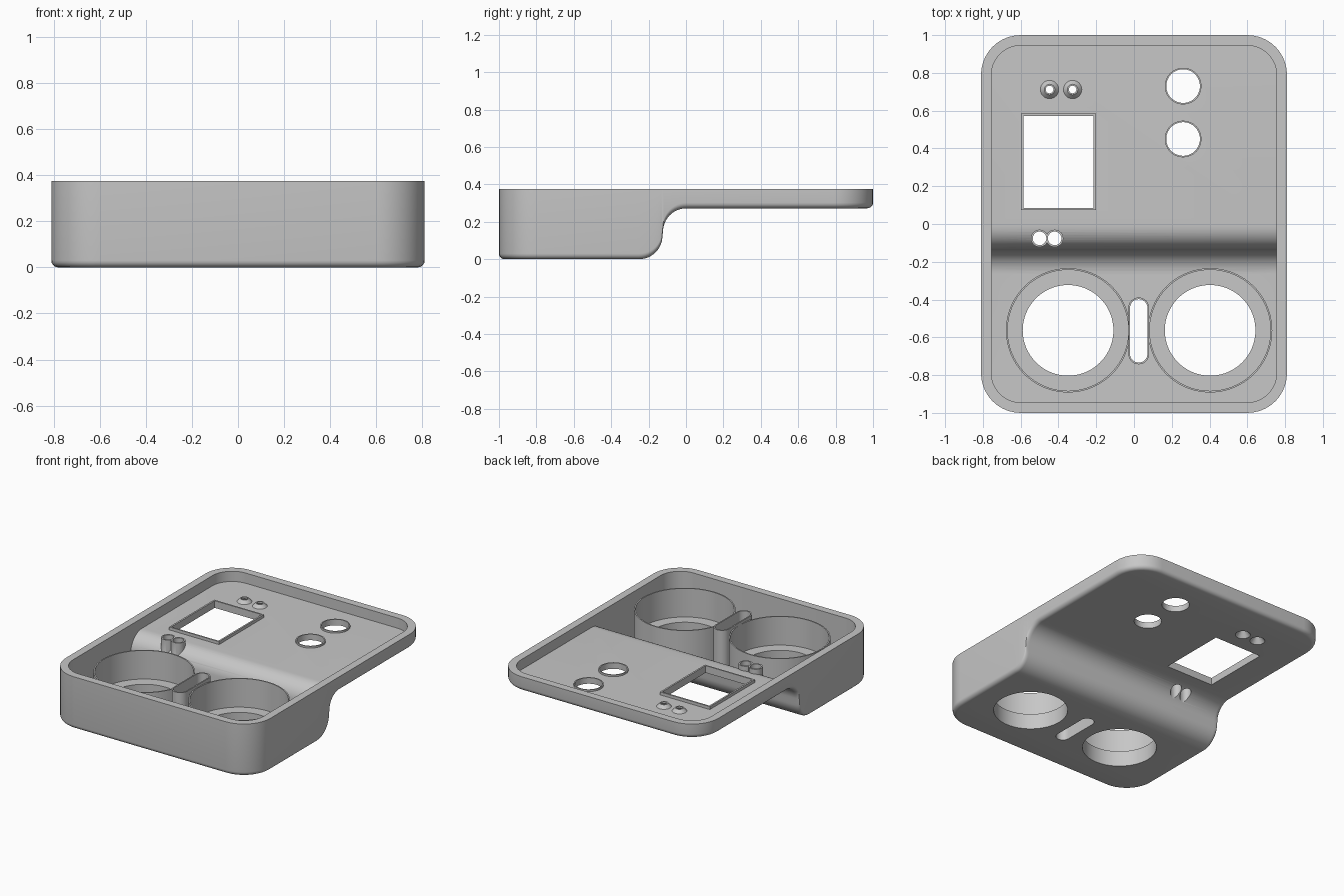
import bpy, bmesh, math

if "Cube" in bpy.data.objects:
    bpy.data.objects.remove(bpy.data.objects["Cube"])

grey = bpy.data.materials.new("plain_grey")
grey.diffuse_color = (0.57, 0.57, 0.57, 1)
grey.use_nodes = True
grey.node_tree.nodes["Principled BSDF"].inputs["Base Color"].default_value = grey.diffuse_color


def to_object(name, bm):
    bmesh.ops.recalc_face_normals(bm, faces=bm.faces)
    me = bpy.data.meshes.new(name)
    bm.to_mesh(me)
    bm.free()
    me.materials.append(grey)
    ob = bpy.data.objects.new(name, me)
    bpy.context.collection.objects.link(ob)
    return ob


def combine(target, other, op):
    """Apply a boolean and remove the second object."""
    mod = target.modifiers.new("bool", 'BOOLEAN')
    mod.operation, mod.solver, mod.object = op, 'EXACT', other
    bpy.context.view_layer.objects.active = target
    bpy.ops.object.modifier_apply(modifier=mod.name)
    bpy.data.objects.remove(other)


def step_profile(wall_y, low, high, r, n=12):
    """S-shaped floor between the deep front and the shallow back."""
    pts = []
    for i in range(n + 1):
        a = math.pi / 2 * i / n
        pts.append((wall_y - r + r * math.sin(a), low + r - r * math.cos(a)))
    for i in range(n + 1):
        a = math.pi / 2 * i / n
        pts.append((wall_y + 0.003 + r - r * math.cos(a), high - r + r * math.sin(a)))
    return pts


def tray_solid(name, hx, hy, R, step, low, high, top, fillet, n=10):
    """Rounded rectangle with a stepped underside and a filleted lower edge."""
    arc = [math.pi / 2 * i / n for i in range(n + 1)]
    bm = bmesh.new()

    def ring(d, dz, flat=None):
        q = R - d
        side = [(hx - R + q * math.sin(a), -hy + R - q * math.cos(a), low) for a in arc]
        side += [(hx - d, y, z) for y, z in step]
        side += [(hx - R + q * math.cos(a), hy - R + q * math.sin(a), high) for a in arc]
        loop = side + [(-x, y, z) for x, y, z in reversed(side)]
        return [bm.verts.new((x, y, flat if flat is not None else z + dz)) for x, y, z in loop]

    rings = [ring(0, 0, top)]
    steps = 5 if fillet else 0
    for i in range(steps + 1):
        t = math.pi / 2 * i / steps if steps else 0
        rings.append(ring(fillet * (1 - math.cos(t)),
                          fillet * (1 - math.sin(t)) if fillet else 0))
    m = len(rings[0])
    for a, b in zip(rings, rings[1:]):
        for j in range(m):
            k = (j + 1) % m
            bm.faces.new((a[j], a[k], b[k], b[j]))
    bm.faces.new(rings[0])
    last = rings[-1]
    for j in range(m // 2 - 1):
        bm.faces.new((last[j], last[j + 1], last[m - 2 - j], last[m - 1 - j]))
    return to_object(name, bm)


def cone(x, y, r1, r2, z0, z1, n=64):
    bm = bmesh.new()
    bmesh.ops.create_cone(bm, cap_ends=True, segments=n, radius1=r1, radius2=r2, depth=z1 - z0)
    bmesh.ops.translate(bm, verts=bm.verts, vec=(x, y, (z0 + z1) / 2))
    return to_object("cone", bm)


def cyl(x, y, r, z0, z1, n=64):
    return cone(x, y, r, r, z0, z1, n)


def prism(pts, z0, z1):
    bm = bmesh.new()
    low = [bm.verts.new((x, y, z0)) for x, y in pts]
    high = [bm.verts.new((x, y, z1)) for x, y in pts]
    bm.faces.new(low)
    bm.faces.new(high)
    for i in range(len(pts)):
        j = (i + 1) % len(pts)
        bm.faces.new((low[i], low[j], high[j], high[i]))
    return to_object("prism", bm)


def slot(r, z0, z1, x=0.025, y=-0.566, half=0.122, n=16):
    pts = []
    for s in (0, 1):
        for i in range(n + 1):
            a = math.pi * (s + i / n)
            pts.append((x + r * math.cos(a), y + (half if s == 0 else -half) + r * math.sin(a)))
    return prism(pts, z0, z1)


def rect(x0, x1, y0, y1, z0, z1):
    return prism([(x0, y0), (x1, y0), (x1, y1), (x0, y1)], z0, z1)


# Outer shell and its cavity
OUTER = (0.81, 1.0, 0.21, step_profile(-0.126, 0, 0.272, 0.125), 0, 0.272, 0.375, 0.03)
body = tray_solid("stepped_tray", *OUTER)
cavity = tray_solid("cavity", 0.755, 0.945, 0.155,
                    step_profile(-0.137, 0.03, 0.302, 0.125), 0.03, 0.302, 0.5, 0)
combine(body, cavity, 'DIFFERENCE')

CUPS = [(-0.349, -0.563), (0.403, -0.563)]
ROUND_HOLES = [(0.26, 0.73), (0.26, 0.45)]
DOMES = [(-0.447, 0.712), (-0.325, 0.712)]
POSTS = [(-0.50, -0.076), (-0.42, -0.076)]

# Raised solids: cups, slot tube, window frame, collars, domes and posts
for x, y in CUPS:
    combine(body, cyl(x, y, 0.329, 0.015, 0.315, 96), 'UNION')
combine(body, slot(0.055, 0.016, 0.335), 'UNION')
combine(body, rect(-0.598, -0.202, 0.074, 0.584, 0.285, 0.323), 'UNION')
for x, y in ROUND_HOLES:
    combine(body, cyl(x, y, 0.097, 0.286, 0.315), 'UNION')
for x, y in DOMES:
    combine(body, cone(x, y, 0.062, 0.028, 0.287, 0.325, 32), 'UNION')
for x, y in POSTS:
    post = cyl(x, y, 0.046, 0.05, 0.333, 32)
    combine(post, tray_solid("trim", *OUTER), 'INTERSECT')
    combine(body, post, 'UNION')

# Openings
for x, y in CUPS:
    combine(body, cyl(x, y, 0.32, 0.11, 0.6, 96), 'DIFFERENCE')
    combine(body, cyl(x, y, 0.24, -0.1, 0.6, 96), 'DIFFERENCE')
combine(body, slot(0.046, -0.1, 0.6), 'DIFFERENCE')
combine(body, rect(-0.586, -0.214, 0.084, 0.573, 0.1, 0.6), 'DIFFERENCE')
for x, y in ROUND_HOLES:
    combine(body, cyl(x, y, 0.089, 0.1, 0.6), 'DIFFERENCE')
for x, y in DOMES:
    combine(body, cone(x, y, 0.054, 0.018, 0.265, 0.315, 32), 'DIFFERENCE')
    combine(body, cyl(x, y, 0.02, 0.1, 0.6, 32), 'DIFFERENCE')
for x, y in POSTS:
    combine(body, cyl(x, y, 0.036, -0.1, 0.6, 32), 'DIFFERENCE')

# Smooth rounds, sharp edges
bpy.ops.object.select_all(action='DESELECT')
body.select_set(True)
bpy.context.view_layer.objects.active = body
bpy.ops.object.shade_smooth_by_angle(angle=math.radians(30))
